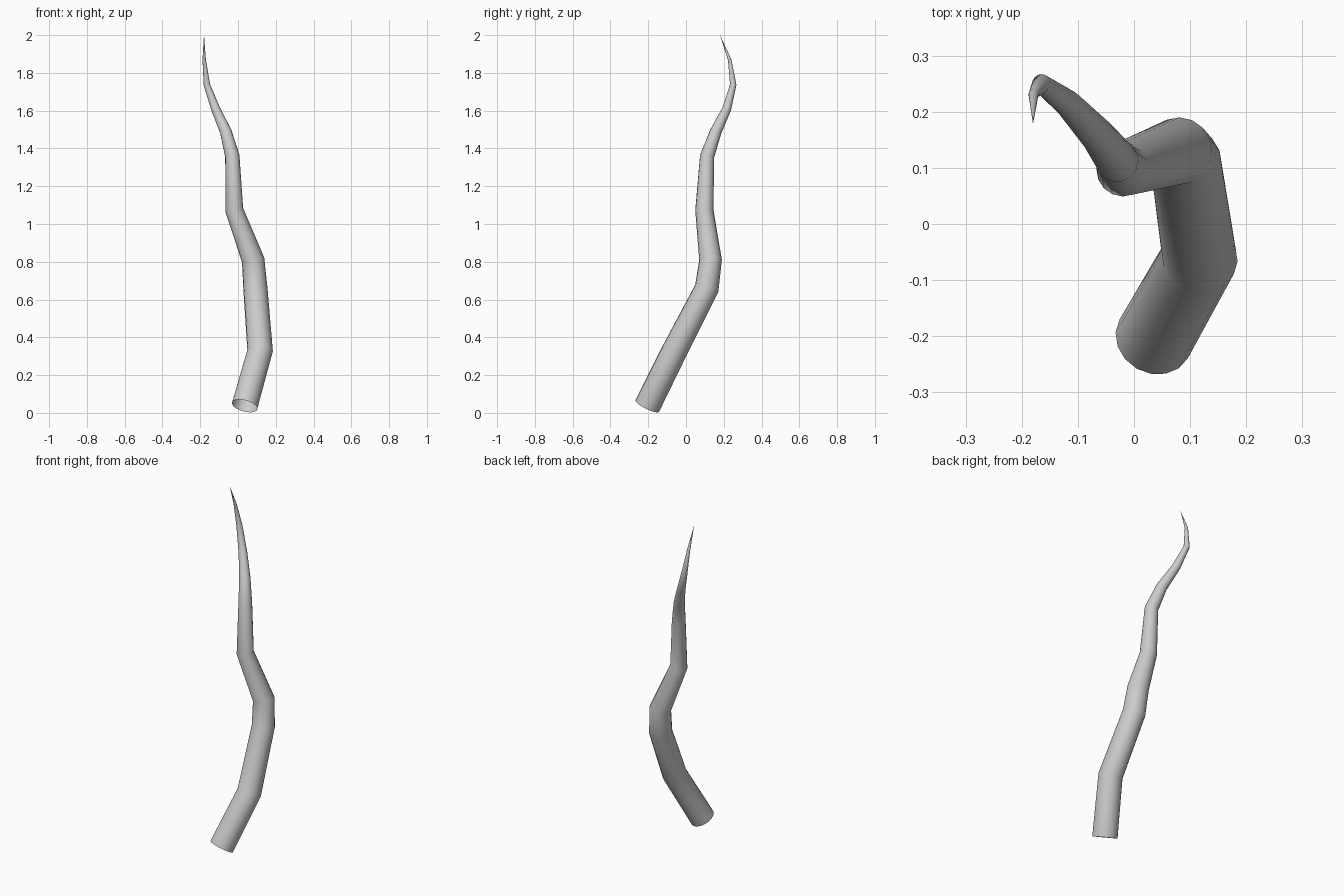
import bpy

if "Cube" in bpy.data.objects:
    bpy.data.objects.remove(bpy.data.objects["Cube"])

# Centre line of the tendril: x, y, z, tube radius
path = [
    (0.035, -0.205, 0.037, 0.070),
    (0.117, -0.060, 0.330, 0.068),
    (0.092, 0.110, 0.660, 0.064),
    (0.080, 0.130, 0.810, 0.060),
    (-0.020, 0.097, 1.075, 0.048),
    (-0.030, 0.112, 1.360, 0.038),
    (-0.065, 0.158, 1.490, 0.031),
    (-0.118, 0.215, 1.608, 0.024),
    (-0.165, 0.250, 1.738, 0.017),
    (-0.179, 0.231, 1.870, 0.009),
    (-0.180, 0.180, 2.000, 0.0003),
]

# Tapered round tube swept along the line, open at the base
curve = bpy.data.curves.new("tendril", 'CURVE')
curve.dimensions = '3D'
curve.bevel_depth = 1.0
curve.bevel_resolution = 6
curve.use_fill_caps = False
spline = curve.splines.new('POLY')
spline.points.add(len(path) - 1)
for point, (x, y, z, r) in zip(spline.points, path):
    point.co = (x, y, z, 1)
    point.radius = r
spline.use_smooth = True

tendril = bpy.data.objects.new("tendril", curve)
bpy.context.collection.objects.link(tendril)

# Turn into a smooth mesh
bpy.context.view_layer.objects.active = tendril
tendril.select_set(True)
bpy.ops.object.convert(target='MESH')
bpy.ops.object.shade_smooth()
